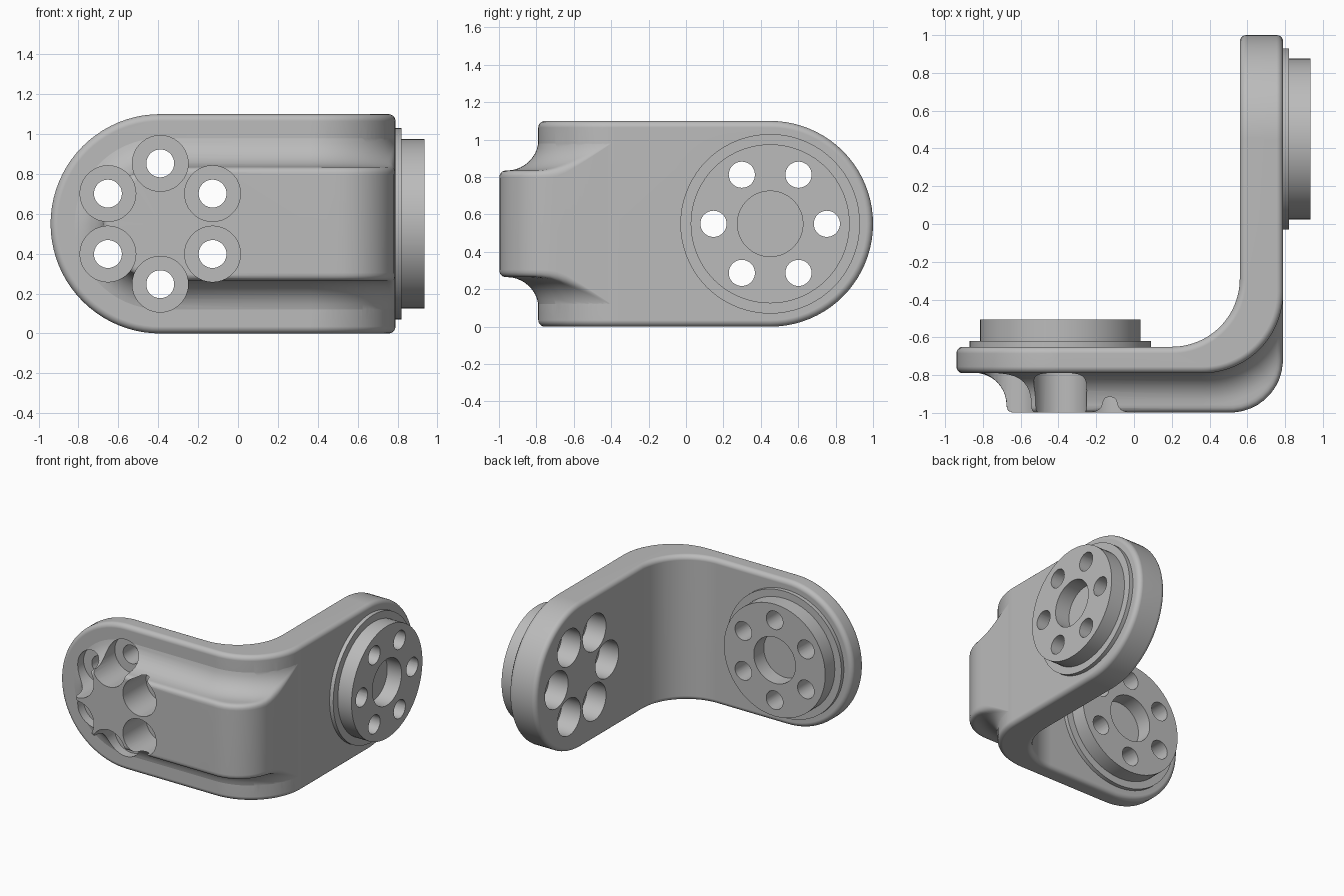
import bpy, bmesh
from math import pi, sin, cos, sqrt, radians
from mathutils import Vector, Matrix

if "Cube" in bpy.data.objects:
    bpy.data.objects.remove(bpy.data.objects["Cube"])

MID = 0.55                       # centre height, also the radius of the arm ends
FRONT_X, SIDE_Y = -0.39, 0.45    # centres of the two joints
X, Y, Z = Vector((1, 0, 0)), Vector((0, 1, 0)), Vector((0, 0, 1))

grey = bpy.data.materials.new("satin_grey")
grey.use_nodes = True
grey.diffuse_color = (0.5, 0.5, 0.5, 1)
grey.node_tree.nodes["Principled BSDF"].inputs["Base Color"].default_value = (0.5, 0.5, 0.5, 1)


def ease(n):
    return [pi / 2 * i / n for i in range(n + 1)]


def skin(bm, rows, closed=False):
    """Bridge rows of points with quads, then weld the seams."""
    rows = [[bm.verts.new(p) for p in row] for row in rows]
    for r, q in zip(rows, rows[1:]):
        for k in range(len(r) - (not closed)):
            n = (k + 1) % len(r)
            bm.faces.new((r[k], r[n], q[n], q[k]))
    bmesh.ops.remove_doubles(bm, verts=bm.verts, dist=1e-5)


def lathe(bm, profile, matrix, steps):
    """Revolve (radius, height) points about the local z axis."""
    skin(bm, [[matrix @ Vector((r * cos(a), r * sin(a), t)) for r, t in profile]
              for a in (2 * pi * i / steps for i in range(steps + 1))])


def finish(bm, name):
    bmesh.ops.recalc_face_normals(bm, faces=bm.faces)
    mesh = bpy.data.meshes.new(name)
    bm.to_mesh(mesh)
    bm.free()
    ob = bpy.data.objects.new(name, mesh)
    bpy.context.collection.objects.link(ob)
    mesh.materials.append(grey)
    return ob


def apply(ob, mod):
    bpy.context.view_layer.objects.active = ob
    bpy.ops.object.modifier_apply(modifier=mod.name)


def combine(ob, other, operation):
    mod = ob.modifiers.new("combine", "BOOLEAN")
    mod.operation, mod.solver, mod.object = operation, "MANIFOLD", other
    apply(ob, mod)
    bpy.data.objects.remove(other)


# Bent plate: pairs of inner and outer plan points with a half height
stations = []
for a in ease(20):
    x = FRONT_X - MID * cos(a)
    stations.append(((x, -0.65), (x, -0.79), MID * sin(a)))
for a in ease(24):
    stations.append(((0.2 + 0.36 * sin(a), -0.29 - 0.36 * cos(a)),
                     (0.36 + 0.43 * sin(a), -0.36 - 0.43 * cos(a)), MID))
for a in ease(20):
    y = SIDE_Y + MID * sin(a)
    stations.append(((0.56, y), (0.79, y), MID * cos(a)))

bm = bmesh.new()
skin(bm, [[(*i, MID - h), (*o, MID - h), (*o, MID + h), (*i, MID + h)]
          for i, o, h in stations], closed=True)
bmesh.ops.dissolve_limit(bm, angle_limit=radians(0.5), verts=bm.verts, edges=bm.edges)
bracket = finish(bm, "bent_bracket")
bevel = bracket.modifiers.new("round_edges", "BEVEL")
bevel.width, bevel.segments, bevel.angle_limit = 0.035, 5, radians(50)
bevel.use_clamp_overlap = False
apply(bracket, bevel)

# Raised rib with a hollow fillet, round at the joint and fading into the side arm
FOOT, FILLET, ROUND = 0.455, 0.17, 0.04


def half_width(h):
    return FOOT - sqrt(FILLET ** 2 - (FILLET - min(h, FILLET)) ** 2)


def rib_section(d):
    """Half section of height d: fillet, wall and rounded top edge."""
    edge = min(ROUND, d * 0.4)
    low = d - edge
    pts = [(0, -0.05), (FOOT, -0.05)]
    for a in ease(10):
        h = min(FILLET, low) * (1 - cos(a))
        pts.append((half_width(h), h))
    corner, start = half_width(d), half_width(low)
    for i in range(6):
        t = i / 5
        pts.append(((1 - t) ** 2 * start + 2 * t * (1 - t) * corner + t * t * (corner - edge),
                    low + edge * (1 - (1 - t) ** 2)))
    return pts + [(0, d)]


def rib_height(a):
    """Distance from the plate's bend to the rib's tighter bend."""
    lo, hi = 0.43, 0.8
    for _ in range(30):
        m = (lo + hi) / 2
        px, py = 0.36 + m * sin(a), -0.36 - m * cos(a)
        inside = px < 0.79 and py > -1
        if px > 0.51 and py < -0.72:
            inside = (px - 0.51) ** 2 + (py + 0.72) ** 2 < 0.28 ** 2
        lo, hi = (m, hi) if inside else (lo, m)
    return max(lo - 0.43, 0.001)


bend = [(Vector((0.36 + 0.43 * sin(a), -0.36 - 0.43 * cos(a), MID)),
         Vector((sin(a), -cos(a), 0)), rib_height(a)) for a in ease(24)]
path = [(b, n, -Z, d) for b, n, d in reversed(bend)]
for i in range(31):
    a = pi * i / 30
    path.append((Vector((FRONT_X, -0.79, MID)), -Y, Vector((-sin(a), 0, -cos(a))), 0.21))
path += [(b, n, Z, d) for b, n, d in bend]

additions = bmesh.new()
skin(additions, [[b + n * (h - 0.002) + w * r for r, h in rib_section(d)]
                 for b, n, w, d in path])
bmesh.ops.holes_fill(additions, edges=[e for e in additions.edges if e.is_boundary], sides=0)

# Joint flanges with a centre recess, and stepped screw holes, on both arms
DISC = [(0, -0.05), (0.48, -0.05), (0.48, 0.03), (0.425, 0.03), (0.425, 0.145),
        (0.175, 0.145), (0.175, 0.025), (0, 0.025)]
SCREW = [(0, -0.5), (0.14, -0.5), (0.14, -0.07), (0.07, -0.07), (0.07, 0.3), (0, 0.3)]
JOINTS = [(Vector((FRONT_X, -0.65, MID)), Y, X, 30),
          (Vector((0.79, SIDE_Y, MID)), X, Y, 0)]

cutters = bmesh.new()
for origin, axis, across, turn in JOINTS:
    frame = Matrix.Translation(origin) @ axis.to_track_quat("Z", "Y").to_matrix().to_4x4()
    lathe(additions, DISC, frame, 72)
    for k in range(6):
        a = radians(turn + 60 * k)
        spot = (across * cos(a) + Z * sin(a)) * 0.303
        lathe(cutters, SCREW, Matrix.Translation(spot) @ frame, 36)

combine(bracket, finish(additions, "rib_and_flanges"), "UNION")
combine(bracket, finish(cutters, "screw_cutters"), "DIFFERENCE")

# Smooth shading with crisp machined edges
bpy.ops.object.select_all(action="DESELECT")
bracket.select_set(True)
bpy.context.view_layer.objects.active = bracket
bpy.ops.object.shade_smooth_by_angle(angle=radians(30))
weighted = bracket.modifiers.new("flat_faces", "WEIGHTED_NORMAL")
weighted.keep_sharp = True
